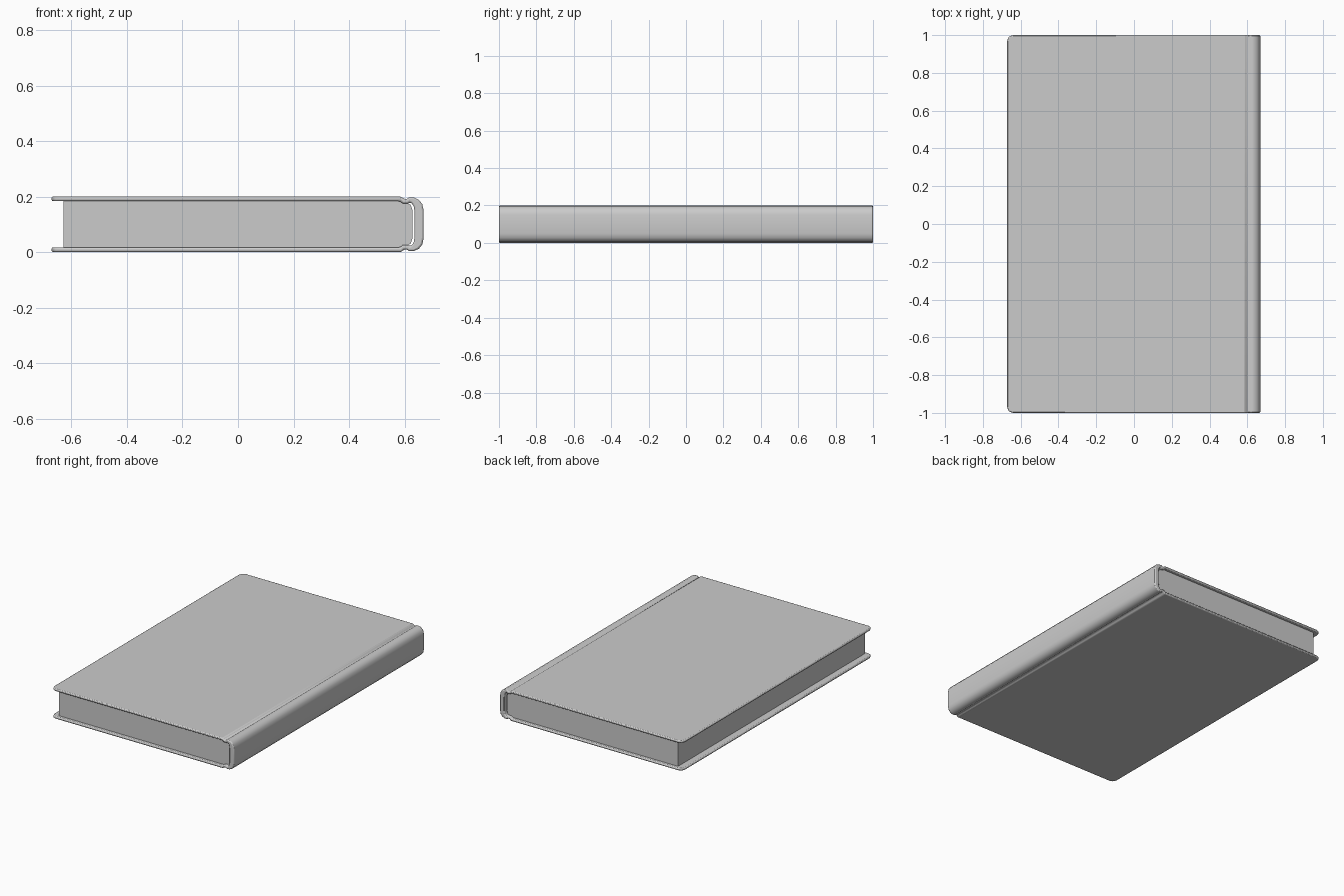
import bpy, bmesh

if "Cube" in bpy.data.objects:
    bpy.data.objects.remove(bpy.data.objects["Cube"])


def finish(name, bm, bevel, segments):
    bmesh.ops.recalc_face_normals(bm, faces=bm.faces)
    mesh = bpy.data.meshes.new(name)
    bm.to_mesh(mesh)
    bm.free()
    ob = bpy.data.objects.new(name, mesh)
    bpy.context.collection.objects.link(ob)
    bpy.ops.object.select_all(action='DESELECT')
    ob.select_set(True)
    bpy.context.view_layer.objects.active = ob
    if bevel:
        mod = ob.modifiers.new("rounded_edges", 'BEVEL')
        mod.width = bevel
        mod.segments = segments
        mod.limit_method = 'ANGLE'
        mod.angle_limit = 0.7
    bpy.ops.object.shade_smooth_by_angle(angle=0.7)
    return ob


def extrude_y(bm, faces, length):
    geom = bmesh.ops.extrude_face_region(bm, geom=faces)["geom"]
    verts = [g for g in geom if isinstance(g, bmesh.types.BMVert)]
    bmesh.ops.translate(bm, verts=verts, vec=(0, length, 0))


def mirrored(points):
    return points + [(x, 0.2 - z) for x, z in reversed(points)]


# Cover: upper half of outer and inner outlines (board, hinge groove, spine)
outer = mirrored([(-0.672, 0.200), (0.588, 0.200), (0.598, 0.191), (0.608, 0.191),
                  (0.617, 0.197), (0.635, 0.196), (0.652, 0.188), (0.664, 0.173),
                  (0.669, 0.150)])
inner = mirrored([(-0.672, 0.183), (0.585, 0.183), (0.594, 0.174), (0.612, 0.174),
                  (0.619, 0.179), (0.625, 0.176), (0.630, 0.170), (0.634, 0.162),
                  (0.636, 0.145)])
bm = bmesh.new()
o = [bm.verts.new((x, -1, z)) for x, z in outer]
i = [bm.verts.new((x, -1, z)) for x, z in inner]
strip = [bm.faces.new((o[k], o[k + 1], i[k + 1], i[k])) for k in range(len(o) - 1)]
extrude_y(bm, strip, 2)
# Clipped corners on the fore edge
corners = [e for e in bm.edges
           if all(v.co.x < -0.6 for v in e.verts)
           and abs(e.verts[0].co.y - e.verts[1].co.y) < 1e-5]
bmesh.ops.bevel(bm, geom=corners, offset=0.03, segments=2, profile=0.5, affect='EDGES')
finish("cover", bm, 0.006, 2)

# Page block, filling the case up to the spine
pages = mirrored([(-0.628, 0.184), (0.585, 0.184), (0.594, 0.175), (0.612, 0.175),
                  (0.622, 0.170), (0.629, 0.150)])
bm = bmesh.new()
p = [bm.verts.new((x, -0.98, z)) for x, z in pages]
n = len(p)
ends = [bm.faces.new((p[k], p[k + 1], p[n - 2 - k], p[n - 1 - k])) for k in range(n // 2 - 1)]
extrude_y(bm, ends, 1.96)
finish("page_block", bm, 0, 1)
